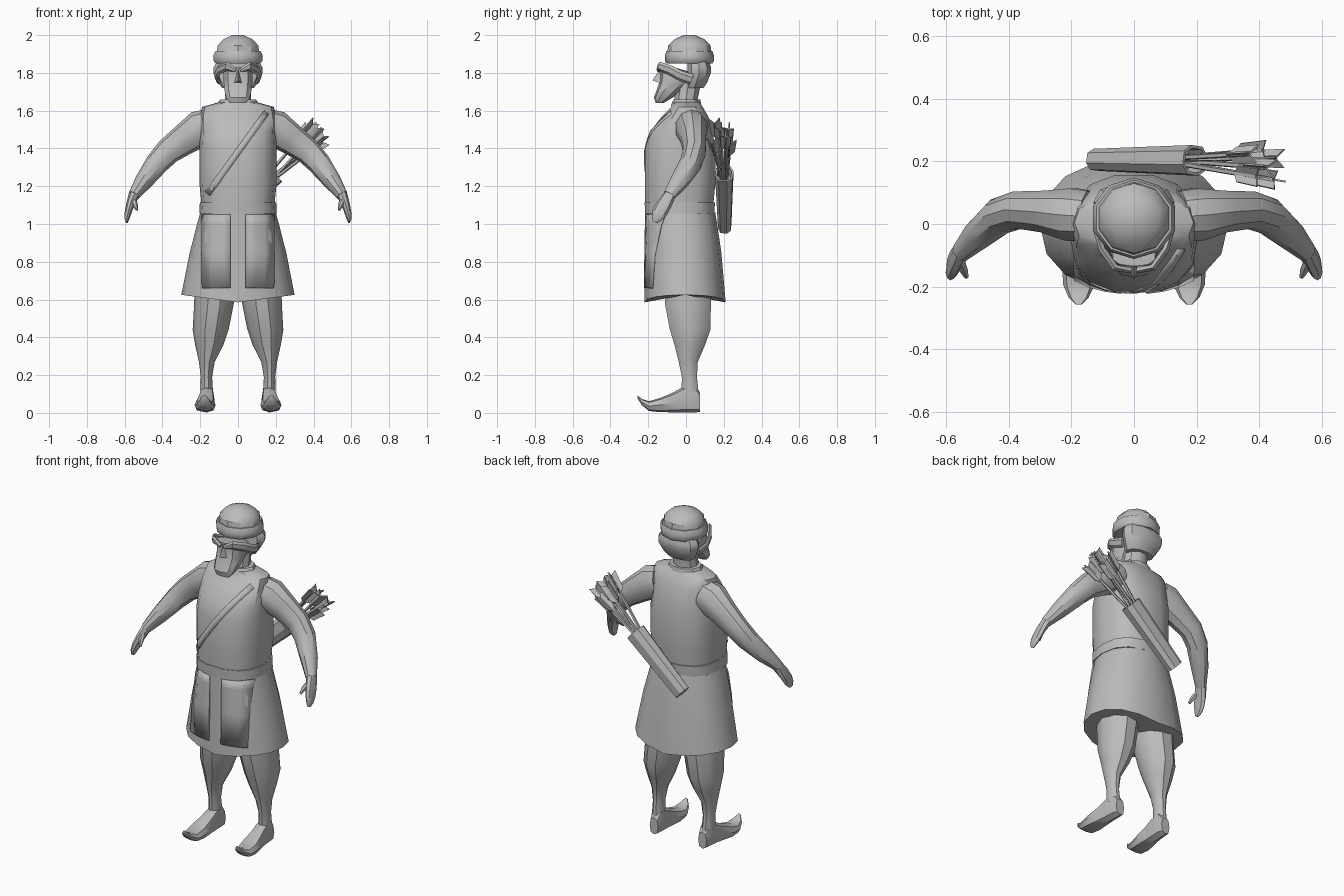
import bpy, bmesh, math
from mathutils import Vector

if "Cube" in bpy.data.objects:
    bpy.data.objects.remove(bpy.data.objects["Cube"])

grey = bpy.data.materials.new("plain grey")
grey.diffuse_color = (0.5, 0.5, 0.5, 1)
grey.use_nodes = True
grey.node_tree.nodes["Principled BSDF"].inputs["Base Color"].default_value = grey.diffuse_color
X, Y, Z = Vector((1, 0, 0)), Vector((0, 1, 0)), Vector((0, 0, 1))


def finish(name, bm, angle=35):
    bmesh.ops.recalc_face_normals(bm, faces=bm.faces)
    me = bpy.data.meshes.new(name)
    bm.to_mesh(me)
    bm.free()
    me.materials.append(grey)
    ob = bpy.data.objects.new(name, me)
    bpy.context.collection.objects.link(ob)
    bpy.ops.object.select_all(action='DESELECT')
    ob.select_set(True)
    bpy.context.view_layer.objects.active = ob
    bpy.ops.object.shade_smooth_by_angle(angle=math.radians(angle))
    return ob


def ring(c, u, v, a, b, n, p=1.0, turn=0.0):
    """Superellipse ring; p below 1 is boxier."""
    pts = []
    for i in range(n):
        t = 2 * math.pi * i / n + turn
        cs, sn = math.cos(t), math.sin(t)
        pts.append(Vector(c) + u * a * math.copysign(abs(cs) ** p, cs)
                   + v * b * math.copysign(abs(sn) ** p, sn))
    return pts


def skin(name, rings, angle=35, caps=(True, True)):
    bm = bmesh.new()
    vs = [[bm.verts.new(q) for q in r] for r in rings]
    n = len(rings[0])
    for r0, r1 in zip(vs, vs[1:]):
        for i in range(n):
            j = (i + 1) % n
            bm.faces.new((r0[i], r0[j], r1[j], r1[i]))
    if caps[0]:
        bm.faces.new(vs[0][::-1])
    if caps[1]:
        bm.faces.new(vs[-1])
    return finish(name, bm, angle)


def stack(name, prof, n=12, p=1.0, x=0.0, turn=0.0, angle=35):
    """Profile rows: z, y centre, half width, half depth."""
    return skin(name, [ring((x, y, z), X, Y, a, b, n, p, turn) for z, y, a, b in prof], angle)


def tube(name, rows, n=8, side=1, up=Y, angle=35, turn=0.0):
    """Path rows: x, y, z, radius across, radius along 'up'."""
    pts = [Vector((r[0] * side, r[1], r[2])) for r in rows]
    rings = []
    for i, r in enumerate(rows):
        t = (pts[min(i + 1, len(pts) - 1)] - pts[max(i - 1, 0)]).normalized()
        u = up.cross(t).normalized()
        rings.append(ring(pts[i], u, t.cross(u), r[3], r[4], n, 1, turn))
    return skin(name, rings, angle)


def front_y(x, z, prof, p):
    """Front surface of a stack at x, z."""
    rows = sorted(prof)
    for r0, r1 in zip(rows, rows[1:]):
        if z <= r1[0]:
            break
    f = max(0, min(1, (z - r0[0]) / (r1[0] - r0[0])))
    yc, a, b = [r0[k] + f * (r1[k] - r0[k]) for k in (1, 2, 3)]
    return yc - b * max(0, 1 - min(1, abs(x) / a) ** (2 / p)) ** (p / 2)


def plate(name, cols, prof, p, lift):
    """Thin strip on a stack's front; cols are columns of (x, z)."""
    bm = bmesh.new()
    vs = [[bm.verts.new((x, front_y(x, z, prof, p) - lift, z)) for x, z in c] for c in cols]
    for c0, c1 in zip(vs, vs[1:]):
        for i in range(len(c0) - 1):
            bm.faces.new((c0[i], c0[i + 1], c1[i + 1], c1[i]))
    ob = finish(name, bm)
    m = ob.modifiers.new("thickness", 'SOLIDIFY')
    m.thickness = 0.008
    m.offset = 0


# Tunic, belt and skirt
BOXY = 0.8
torso = [(1.05, -.035, .195, .18), (1.12, -.035, .195, .185), (1.22, -.03, .205, .19),
         (1.40, -.03, .205, .19), (1.49, -.025, .20, .168), (1.57, -.005, .20, .125),
         (1.62, .005, .19, .085), (1.645, .0, .10, .075)]
skirt = [(.60, -.005, .30, .215), (.85, -.015, .255, .202), (1.0, -.025, .217, .19),
         (1.06, -.03, .20, .185)]
stack("tunic", torso, 14, BOXY)
stack("belt", [(1.055, -.033, .205, .187), (1.115, -.033, .202, .19)], 14, BOXY)
hem = stack("skirt", skirt, 16, .9)
for v in hem.data.vertices:
    if v.co.z < .65:
        v.co.z = .585 + .04 * abs(v.co.x) / .3

# Front skirt panels and chest strap
for s in (-1, 1):
    plate("skirt_panel", [[(s * (.04 + .05 * i), z) for z in (.66, .85, 1.0, 1.05)]
                          for i in range(4)], skirt, .9, .001)
plate("chest_strap", [[(-.16 + .31 * t / 8 - .013, 1.16 + .43 * t / 8 + .01),
                       (-.16 + .31 * t / 8 + .013, 1.16 + .43 * t / 8 - .01)]
                      for t in range(9)], torso, BOXY, -.002)

# Neck and collar
stack("neck", [(1.60, .0, .085, .075), (1.66, .0, .07, .065), (1.76, .015, .07, .07)], 10)
stack("collar", [(1.625, .0, .115, .085), (1.66, .005, .095, .075)], 10)

# Face with beard
stack("face", [(1.64, -.140, .045, .02), (1.67, -.120, .066, .05), (1.71, -.085, .075, .07),
               (1.755, -.055, .08, .085), (1.80, -.05, .08, .088), (1.83, -.10, .07, .035)],
      10, .8, 0, math.pi / 10)
bm = bmesh.new()
nose = [bm.verts.new(q) for q in ((0, -.135, 1.825), (0, -.178, 1.76), (-.022, -.13, 1.745),
                                  (.022, -.13, 1.745))]
for f in ((0, 1, 2), (0, 3, 1), (1, 3, 2), (0, 2, 3)):
    bm.faces.new([nose[i] for i in f])
finish("nose", bm, 20)

# Hair at the back and brow band sweeping forward
stack("back_hair", [(1.72, .045, .085, .05), (1.75, .055, .105, .06), (1.80, .07, .13, .065),
                    (1.83, .07, .13, .065), (1.86, .065, .11, .06)], 10, .9)
for s in (-1, 1):
    tube("brow_band", [(.012, -.145, 1.815, .012, .012), (.06, -.140, 1.835, .024, .012),
                       (.10, -.085, 1.815, .026, .012), (.115, -.03, 1.785, .027, .012),
                       (.105, .03, 1.765, .03, .012)], 6, s, Vector((s, -.6, 0)))

# Cap with turned-up brim
stack("cap", [(1.90, .018, .12, .118), (1.945, .018, .113, .112), (1.978, .018, .082, .08),
              (2.0, .018, .03, .03)], 10, 1, 0, math.pi / 2)
stack("cap_brim", [(1.85, .018, .125, .122), (1.865, .018, .136, .13), (1.89, .018, .138, .13),
                   (1.915, .018, .126, .122)], 10, 1, 0, math.pi / 2)

for s in (-1, 1):
    # Arm and hand
    tube("arm", [(.15, .025, 1.52, .09, .085), (.20, .03, 1.505, .098, .088),
                 (.28, .04, 1.45, .083, .07), (.37, .045, 1.385, .07, .062),
                 (.43, .025, 1.32, .062, .06), (.50, -.035, 1.225, .048, .05),
                 (.553, -.09, 1.15, .03, .033)], 10, s)
    tube("hand", [(.55, -.085, 1.155, .029, .032), (.570, -.115, 1.105, .022, .04),
                  (.582, -.14, 1.06, .018, .04), (.588, -.155, 1.03, .014, .028),
                  (.588, -.165, 1.01, .006, .014)], 8, s)
    tube("thumb", [(.56, -.105, 1.135, .016, .016), (.545, -.145, 1.105, .015, .015),
                   (.535, -.17, 1.075, .007, .007)], 6, s)
    # Leg
    skin("leg", [ring((s * x, y, z), X, Y, a, b, 10) for x, y, z, a, b in (
        (.125, .01, .68, .105, .13), (.127, .01, .58, .105, .128), (.145, .022, .44, .095, .113),
        (.152, .020, .36, .075, .085), (.165, .012, .27, .042, .053),
        (.167, .018, .19, .030, .042), (.166, .022, .10, .034, .048))], caps=(True, True))
    # Shoe with curled toe
    skin("shoe", [ring((s * x, y, z), X, Z, a, b, 8, .75) for x, y, z, a, b in (
        (.162, .075, .055, .028, .05), (.163, .045, .075, .038, .073),
        (.165, -.015, .07, .04, .068), (.169, -.07, .055, .046, .052),
        (.174, -.135, .042, .056, .038), (.176, -.195, .036, .05, .026),
        (.177, -.235, .058, .032, .016), (.177, -.257, .086, .01, .008))])

# Quiver slung across the back
a, b = Vector((-.12, .205, .985)), Vector((.195, .203, 1.268))
ax = (b - a).normalized()
side_v = Y.cross(ax)
quiver = [ring(a, side_v, Y, .05, .036, 8, .8, .2), ring(b, side_v, Y, .06, .05, 8, .8, .2),
          ring(b, side_v, Y, .05, .04, 8, .8, .2),
          ring(b - ax * .06, side_v, Y, .048, .038, 8, .8, .2)]
skin("quiver", quiver, 30)

# Arrows with three-vaned fletching
tips = [(.40, .15, 1.54), (.46, .21, 1.47), (.455, .14, 1.44), (.375, .225, 1.51),
        (.42, .235, 1.43), (.43, .18, 1.51)]
for k, tip in enumerate(tips):
    tip = Vector(tip)
    base = b - ax * .05 + Y * (.25 * (tip.y - .19)) + side_v * (.018 * (k % 3 - 1))
    d = (tip - base).normalized()
    u = Y.cross(d).normalized()
    w = d.cross(u)
    skin("arrow_shaft", [ring(q, u, w, .009, .009, 5) for q in (base, tip - d * .01)])
    bm = bmesh.new()
    for j in range(3):
        t = k + j * 2 * math.pi / 3
        o = u * math.cos(t) + w * math.sin(t)
        h = (-u * math.sin(t) + w * math.cos(t)) * .003
        blade = [tip - d * .12, tip - d * .09 + o * .03, tip + d * .012 + o * .034, tip - d * .01]
        lo, hi = ([bm.verts.new(q + e) for q in blade] for e in (-h, h))
        bm.faces.new(lo)
        bm.faces.new(hi[::-1])
        for i in range(4):
            m = (i + 1) % 4
            bm.faces.new((lo[i], hi[i], hi[m], lo[m]))
    finish("arrow_fletching", bm, 20)
